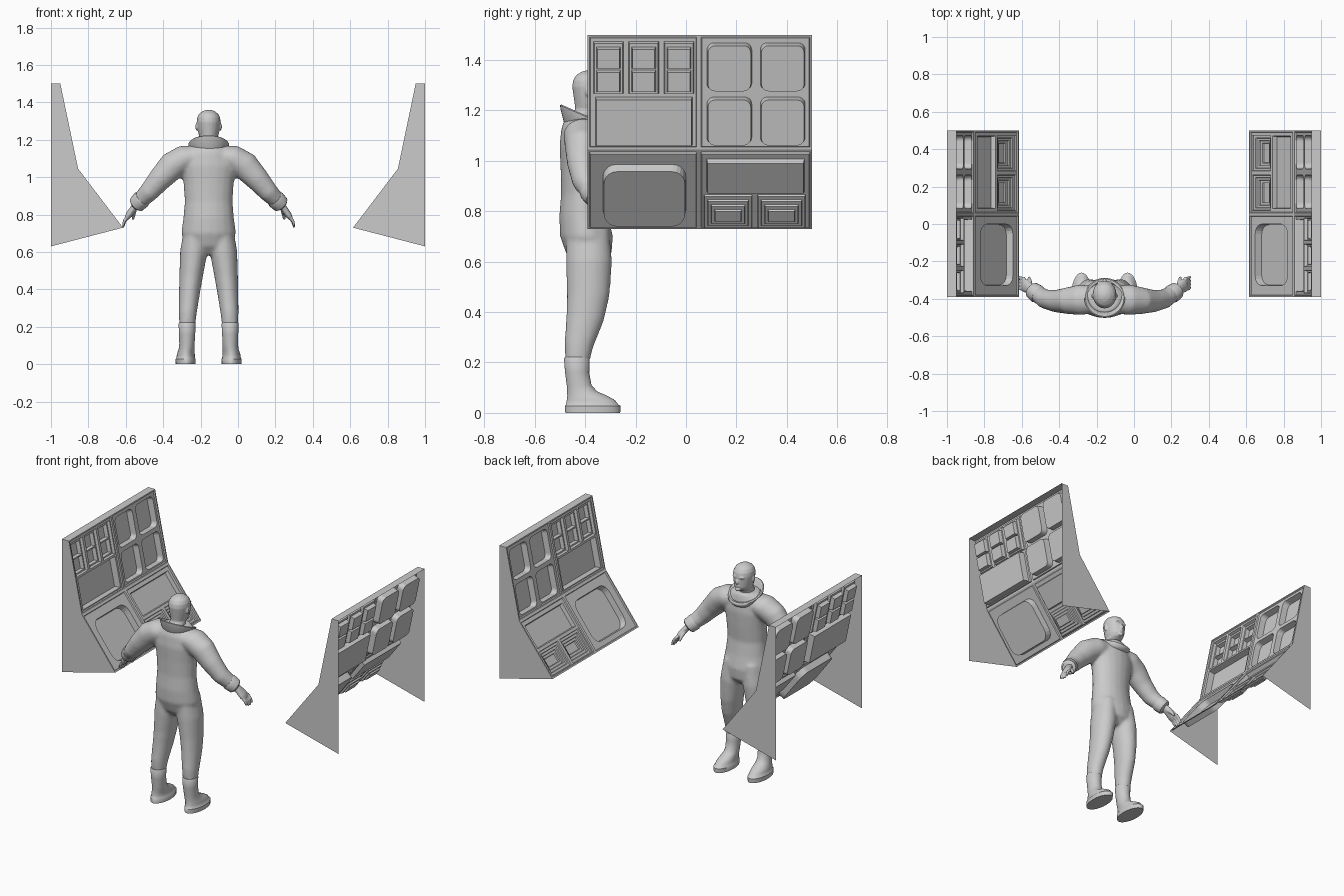
import bpy, bmesh, math
from mathutils import Vector

cube = bpy.data.objects.get("Cube")
if cube:
    bpy.data.objects.remove(cube)

grey = bpy.data.materials.new("plain grey")
grey.use_nodes = True
grey.diffuse_color = (0.6, 0.6, 0.6, 1)
grey.node_tree.nodes["Principled BSDF"].inputs["Base Color"].default_value = (0.6, 0.6, 0.6, 1)

FIGURE_X = -0.157


def finish(name, bm, x=0, mirror=False, voxel=0, smooth=0):
    mesh = bpy.data.meshes.new(name)
    bm.to_mesh(mesh)
    bm.free()
    mesh.materials.append(grey)
    obj = bpy.data.objects.new(name, mesh)
    obj.location.x = x
    bpy.context.collection.objects.link(obj)
    if mirror:
        obj.modifiers.new("mirror", "MIRROR").use_mirror_merge = False
    if voxel:
        remesh = obj.modifiers.new("fuse", "REMESH")
        remesh.mode = "VOXEL"
        remesh.voxel_size = voxel
        remesh.use_smooth_shade = True
        soften = obj.modifiers.new("soften", "SMOOTH")
        soften.iterations = smooth
    return obj


def smooth_by_angle(obj, angle):
    bpy.ops.object.select_all(action="DESELECT")
    obj.select_set(True)
    bpy.context.view_layer.objects.active = obj
    bpy.ops.object.shade_smooth_by_angle(angle=math.radians(angle))


def bridge(bm, a, b):
    n = len(a)
    for i in range(n):
        bm.faces.new((a[i], a[(i + 1) % n], b[(i + 1) % n], b[i]))


def tube(bm, stations, flat=False, n=20):
    """Closed loft through (x, y, z, half width, half depth) stations."""
    centres = [Vector(s[:3]) for s in stations]
    rings = []
    for i, s in enumerate(stations):
        u, v = Vector((1, 0, 0)), Vector((0, 1, 0))
        if not flat:
            t = centres[min(i + 1, len(centres) - 1)] - centres[max(i - 1, 0)]
            v = (v - t * (v.dot(t) / t.length_squared)).normalized()
            u = v.cross(t).normalized()
        angles = [math.tau * k / n for k in range(n)]
        rings.append([bm.verts.new(centres[i] + u * s[3] * math.cos(a) + v * s[4] * math.sin(a)) for a in angles])
    for a, b in zip(rings, rings[1:]):
        bridge(bm, a, b)
    bm.faces.new(rings[0])
    bm.faces.new(rings[-1])
    bmesh.ops.recalc_face_normals(bm, faces=bm.faces)


def blob(bm, centre, size):
    made = bmesh.ops.create_uvsphere(bm, u_segments=12, v_segments=8, radius=1)["verts"]
    for v in made:
        v.co = Vector(centre) + Vector([a * b for a, b in zip(v.co, size)])


# Suit: torso, arms and legs fused into one smooth body
bm = bmesh.new()
tube(bm, [(0, y, z, w, d) for y, z, w, d in (
    (-.385, .585, .06, .05), (-.385, .63, .12, .09), (-.395, .7, .147, .105),
    (-.405, .78, .136, .098), (-.408, .87, .128, .088), (-.405, .97, .135, .093),
    (-.405, 1.06, .15, .097), (-.405, 1.13, .13, .09), (-.4, 1.18, .08, .075))], flat=True)
for s in (-1, 1):
    tube(bm, [(s * x, y, z, w, d) for x, y, z, w, d in (
        (.07, -.39, .73, .06, .085), (.08, -.385, .6, .073, .092), (.094, -.388, .47, .063, .085),
        (.103, -.4, .38, .056, .076), (.112, -.425, .27, .048, .058), (.115, -.432, .2, .042, .048))])
    tube(bm, [(s * x, y, z, w, d) for x, y, z, w, d in (
        (.07, -.405, 1.11, .06, .075), (.13, -.405, 1.1, .072, .082), (.195, -.41, 1.06, .076, .072),
        (.26, -.412, .99, .064, .06), (.32, -.4, .92, .053, .052), (.378, -.362, .862, .042, .042))])
finish("suit", bm, FIGURE_X, voxel=.01, smooth=7)

# Sleeve cuffs
bm = bmesh.new()
tube(bm, [(.352, -.38, .888, .046, .046), (.36, -.374, .88, .05, .05),
          (.385, -.356, .855, .046, .046), (.39, -.352, .85, .036, .036)])
smooth_by_angle(finish("sleeve_cuffs", bm, FIGURE_X, mirror=True), 40)

# Hands with four fingers and a thumb
bm = bmesh.new()
tube(bm, [(.375, -.36, .865, .02, .026), (.4, -.345, .835, .019, .029),
          (.425, -.33, .8, .018, .036), (.438, -.322, .78, .012, .033)])
for i in range(4):
    y, reach = -.35 + i * .019, 1 - .12 * abs(i - 1.6)
    tube(bm, [(.428, y, .795, .01, .01), (.45, y + .004, .795 - .035 * reach, .009, .009),
              (.458, y + .01, .795 - .068 * reach, .006, .006)], n=10)
tube(bm, [(.395, -.335, .83, .012, .014), (.4, -.305, .805, .011, .011),
          (.405, -.285, .775, .007, .007)], n=10)
finish("hands", bm, FIGURE_X, mirror=True, voxel=.0045, smooth=2)

# Boots with flat soles
bm = bmesh.new()
tube(bm, [(x, y, z, w, d) for x, y, z, w, d in (
    (.123, -.37, 0, .053, .109), (.123, -.37, .028, .054, .11), (.122, -.372, .032, .05, .104),
    (.122, -.377, .05, .048, .096), (.12, -.392, .068, .045, .079), (.117, -.412, .085, .042, .06),
    (.116, -.424, .11, .041, .049), (.115, -.432, .16, .043, .048), (.115, -.433, .216, .046, .051),
    (.115, -.433, .222, .042, .047))], flat=True, n=28)
smooth_by_angle(finish("boots", bm, FIGURE_X, mirror=True), 45)

# Head with face, ears and neck
bm = bmesh.new()
tube(bm, [(0, y, z, w, d) for y, z, w, d in (
    (-.405, 1.1, .052, .052), (-.4, 1.19, .047, .05), (-.38, 1.205, .046, .06),
    (-.374, 1.225, .053, .068), (-.376, 1.26, .06, .071), (-.378, 1.295, .064, .074),
    (-.379, 1.32, .061, .069), (-.38, 1.34, .05, .056), (-.38, 1.354, .03, .034),
    (-.38, 1.36, .01, .01))], flat=True)
blob(bm, (0, -.303, 1.262), (.009, .013, .015))
blob(bm, (0, -.311, 1.213), (.018, .012, .011))
blob(bm, (0, -.307, 1.237), (.017, .008, .006))
for s in (-1, 1):
    blob(bm, (s * .022, -.312, 1.293), (.02, .009, .006))
    blob(bm, (s * .065, -.385, 1.27), (.006, .012, .02))
finish("head", bm, FIGURE_X, voxel=.005, smooth=3)

# Wide tilted collar
bm = bmesh.new()
rings = []
for r, z, slope in ((.078, 1.11, -.15), (.092, 1.125, -.25), (.107, 1.16, -.42), (.109, 1.174, -.43),
                    (.103, 1.179, -.43), (.09, 1.172, -.42), (.083, 1.15, -.35), (.06, 1.135, -.3)):
    angles = [math.tau * k / 40 for k in range(40)]
    rings.append([bm.verts.new((r * math.cos(a), -.394 + .97 * r * math.sin(a), z + slope * r * math.sin(a))) for a in angles])
for a, b in zip(rings, rings[1:]):
    bridge(bm, a, b)
bmesh.ops.recalc_face_normals(bm, faces=bm.faces)
smooth_by_angle(finish("collar", bm, FIGURE_X), 50)

# Control consoles: open shells with recessed trays
FRONT, BACK = -.39, .5
LOW, KNEE, TOP = (.615, .73), (.855, 1.045), (.95, 1.5)


def rect_loop(bm, plane, rect, radius, inset, depth):
    (x0, z0), (x1, z1) = plane
    normal = Vector((z1 - z0, 0, x0 - x1)).normalized()
    ya, za, yb, zb = rect[0] + inset, rect[1] + inset, rect[2] - inset, rect[3] - inset
    points = []
    for k, (y, z, sy, sz) in enumerate(((yb, zb, -1, -1), (ya, zb, 1, -1), (ya, za, 1, 1), (yb, za, -1, 1))):
        for j in range(6 if radius else 1):
            a = math.radians(90 * k + 18 * j)
            corner = radius and Vector((sy + math.cos(a), sz + math.sin(a))) * radius
            points.append((y + corner[0], z + corner[1]) if radius else (y, z))
    return [bm.verts.new(Vector((x0 + (x1 - x0) * (z - z0) / (z1 - z0), y, z)) + normal * depth) for y, z in points]


def sheet(bm, plane, outline, holes, depth=0):
    """Fill an outline around its holes, then sink each hole in steps."""
    loops, sunk = [outline], []
    for rect, radius, steps, inner in holes:
        last = rect_loop(bm, plane, rect, radius, 0, depth)
        loops.append(last)
        sunk.append((last, rect, radius, steps, inner))
    edges = []
    for ring in loops:
        for a, b in zip(ring, ring[1:] + ring[:1]):
            edges.append(bm.edges.get((a, b)) or bm.edges.new((a, b)))
    bmesh.ops.triangle_fill(bm, edges=edges, use_beauty=True)
    for last, rect, radius, steps, inner in sunk:
        for inset, extra in steps:
            ring = rect_loop(bm, plane, rect, radius, inset, depth + extra)
            bridge(bm, last, ring)
            last = ring
        sheet(bm, plane, last, inner, depth + steps[-1][1])


box = [(.004, .04)]
windows = []
for i in range(3):
    y = -.368 + .14 * i
    panes = [((y + .012, z, y + .108, z + .085), 0, [(.004, .025)], []) for z in (1.28, 1.372)]
    windows.append(((y, 1.268, y + .12, 1.475), 0, [(.004, .018)], panes))
screens = [((y, z, y + .178, z + .188), .028, box, []) for y in (.083, .295) for z in (1.067, 1.282)]
stairs = [(.002, .01), (.014, .01), (.016, .02), (.028, .02), (.03, .03), (.042, .03), (.044, .04)]
trays = [((y, .742, y + .19, .872), 0, stairs, []) for y in (.072, .284)]
rim = [(.003, .008)]
upper = [((-.382, 1.055, .042, 1.492), 0, rim, windows + [((-.36, 1.064, .025, 1.255), 0, box, [])]),
         ((.06, 1.055, .492, 1.492), 0, rim, screens)]
lower = [((-.382, .737, .042, 1.035), 0, rim, [((-.33, .765, .0, .99), .05, box, [])]),
         ((.06, .737, .492, 1.035), 0, rim, trays + [((.082, .887, .47, 1.013), 0, [(.004, .025)], [])])]

for name, plane, holes in (("upper_panels", (KNEE, TOP), upper), ("lower_panels", (LOW, KNEE), lower)):
    bm = bmesh.new()
    outline = rect_loop(bm, plane, (FRONT, plane[0][1], BACK, plane[1][1]), 0, 0, 0)
    sheet(bm, plane, outline, holes)
    bmesh.ops.recalc_face_normals(bm, faces=bm.faces)
    if sum(f.normal.x * f.calc_area() for f in bm.faces) > 0:
        bmesh.ops.reverse_faces(bm, faces=bm.faces)
    finish(name, bm, mirror=True)

# Console side plates and top ledge
bm = bmesh.new()
sides = []
for y in (FRONT, BACK):
    sides.append([bm.verts.new((x, y, z)) for x, z in ((1, .63), (1, TOP[1]), TOP, KNEE, LOW)])
bm.faces.new(sides[0][::-1])
bm.faces.new(sides[1])
bm.faces.new((sides[0][1], sides[1][1], sides[1][2], sides[0][2]))
bm.normal_update()
for f in bm.faces:
    if f.normal.z < -.5 or f.normal.y * f.calc_center_median().y < -.01:
        f.normal_flip()
finish("console_sides", bm, mirror=True)
